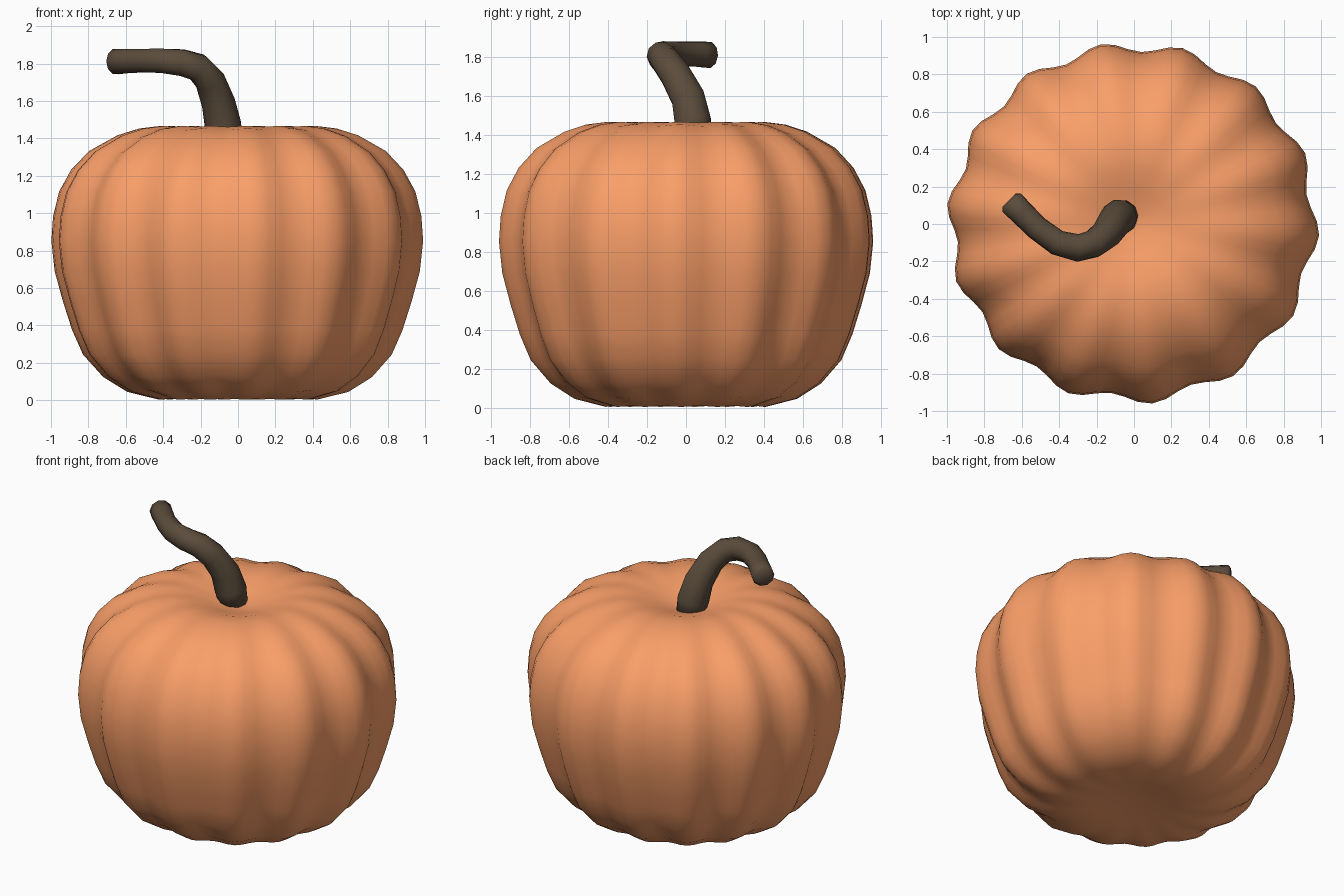
import bpy, bmesh, math
from mathutils import Vector

if "Cube" in bpy.data.objects:
    bpy.data.objects.remove(bpy.data.objects["Cube"])


def loft(name, rings, caps, color):
    """Skin a stack of closed rings; caps are (bottom, top) centre points."""
    bm = bmesh.new()
    loops = [[bm.verts.new(p) for p in ring] for ring in rings]
    n = len(loops[0])
    for a, b in zip(loops, loops[1:]):
        for i in range(n):
            j = (i + 1) % n
            bm.faces.new((a[i], a[j], b[j], b[i]))
    for loop, centre in ((loops[0], caps[0]), (loops[-1], caps[1])):
        c = bm.verts.new(centre)
        for i in range(n):
            bm.faces.new((loop[i], loop[(i + 1) % n], c))
    bmesh.ops.recalc_face_normals(bm, faces=bm.faces[:])
    mesh = bpy.data.meshes.new(name)
    bm.to_mesh(mesh)
    bm.free()
    ob = bpy.data.objects.new(name, mesh)
    bpy.context.collection.objects.link(ob)
    mat = bpy.data.materials.new(name + "_color")
    mat.diffuse_color = (*color, 1)
    mat.use_nodes = True
    mat.node_tree.nodes["Principled BSDF"].inputs["Base Color"].default_value = mat.diffuse_color
    mesh.materials.append(mat)
    for p in mesh.polygons:
        p.use_smooth = True
    return ob


# Pumpkin body: lathe profile (radius, z), 14 soft lobes fading towards the poles
LOBES, SEGMENTS, PHASE = 14, 84, math.radians(-3.5)
profile = [(0.12, 0.04), (0.27, 0.022), (0.42, 0.006), (0.58, 0.05),
           (0.70, 0.13), (0.80, 0.25), (0.855, 0.38), (0.902, 0.53),
           (0.945, 0.69), (0.962, 0.85), (0.953, 0.98), (0.922, 1.11),
           (0.86, 1.225), (0.77, 1.325), (0.63, 1.41), (0.52, 1.448),
           (0.41, 1.464), (0.30, 1.455), (0.18, 1.42), (0.08, 1.39)]
rings = []
for r, z in profile:
    ring = []
    for i in range(SEGMENTS):
        t = PHASE + math.tau * i / SEGMENTS
        fade = min(1, max(0, (r - 0.28) / 0.55))
        w = math.cos(LOBES * (t - PHASE)) * fade
        # lobes are slightly unevenly spaced, and lean to the back left
        t += math.radians(2.5 * math.sin(t) + 1.5 * math.cos(t) - 1.5)
        rr = r * (1 + 0.029 * w + 0.008 * math.cos(t - 2.4) * fade)
        zz = 0.74 + (z - 0.74) * (1 + 0.014 * w)
        ring.append((rr * math.cos(t) * 1.008, rr * math.sin(t) * 0.98, max(zz, 0)))
    rings.append(ring)
loft("pumpkin_body", rings, ((0, 0, 0.045), (0, 0, 1.38)), (0.95, 0.345, 0.14))

# Stem: tapered tube along a twisting path (x, y, z, radius)
path = [(-0.06, 0.045, 1.36, 0.085), (-0.08, 0.035, 1.47, 0.098),
        (-0.105, 0.01, 1.59, 0.09), (-0.15, -0.055, 1.71, 0.082),
        (-0.215, -0.105, 1.78, 0.077), (-0.30, -0.128, 1.805, 0.074),
        (-0.41, -0.10, 1.815, 0.068), (-0.52, -0.02, 1.815, 0.065),
        (-0.60, 0.06, 1.813, 0.067), (-0.655, 0.115, 1.81, 0.07),
        (-0.667, 0.127, 1.81, 0.05)]
pts = [Vector(p[:3]) for p in path]
rings = []
side = Vector((1, 0, 0))
for k, p in enumerate(pts):
    d = (pts[min(k + 1, len(pts) - 1)] - pts[max(k - 1, 0)]).normalized()
    side = (side - d * side.dot(d)).normalized()
    up = d.cross(side)
    rings.append([p + (side * math.cos(a) + up * math.sin(a)) * path[k][3]
                  for a in (math.tau * i / 10 for i in range(10))])
loft("stem", rings, (pts[0], pts[-1]), (0.105, 0.073, 0.045))
